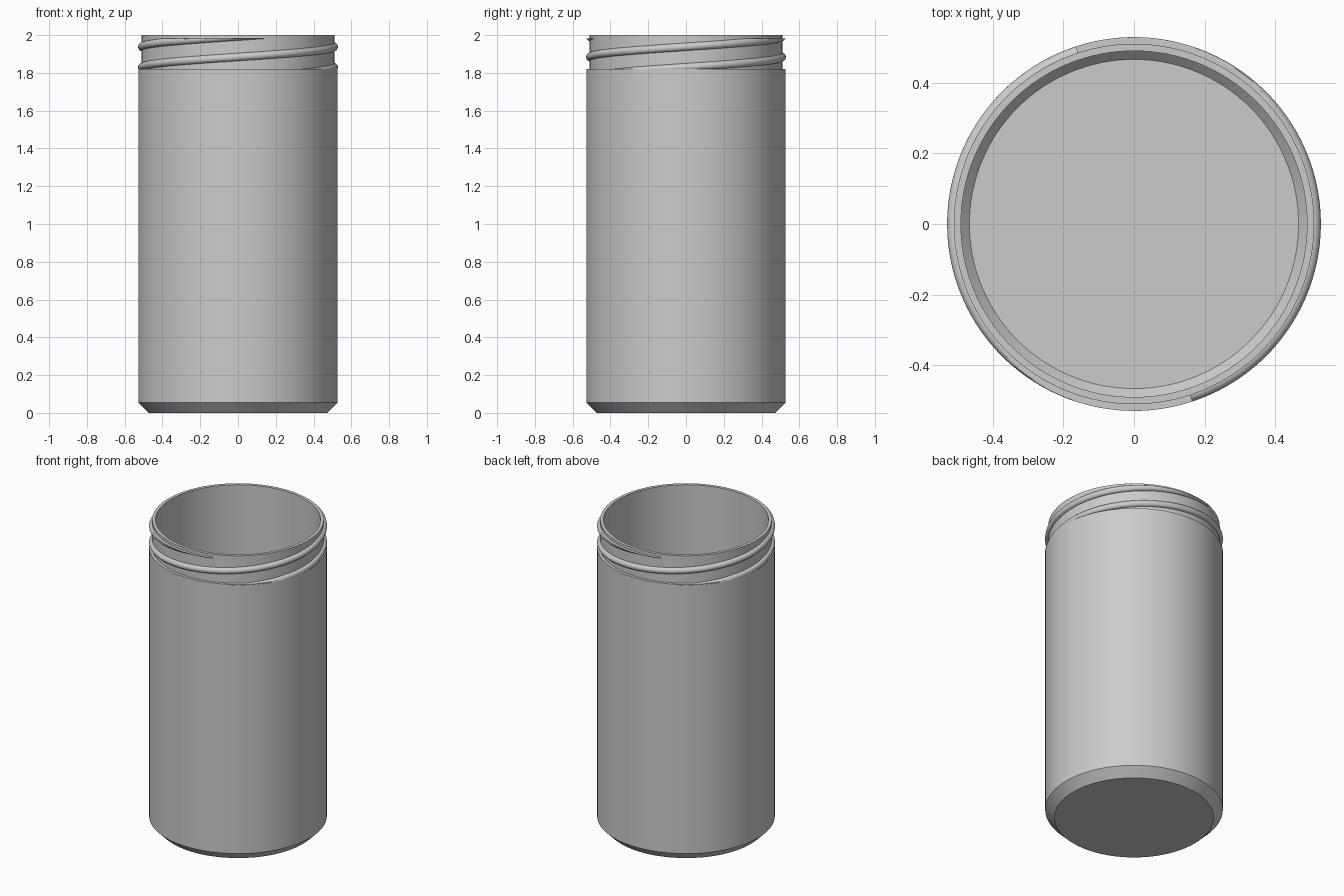
import bpy
import bmesh
from math import cos, sin, pi, radians

default_cube = bpy.data.objects.get("Cube")
if default_cube:
    bpy.data.objects.remove(default_cube, do_unlink=True)

# One plain grey material
grey = bpy.data.materials.new("plain grey")
grey.use_nodes = True
GREY = (0.6, 0.6, 0.6, 1.0)
grey.diffuse_color = GREY
grey.node_tree.nodes["Principled BSDF"].inputs["Base Color"].default_value = GREY


def finish(name, bm):
    """Turn a bmesh into a smooth-shaded object with sharp edges kept."""
    bmesh.ops.remove_doubles(bm, verts=bm.verts, dist=0.00001)
    bmesh.ops.recalc_face_normals(bm, faces=bm.faces)
    mesh = bpy.data.meshes.new(name)
    bm.to_mesh(mesh)
    bm.free()
    mesh.materials.append(grey)
    obj = bpy.data.objects.new(name, mesh)
    bpy.context.collection.objects.link(obj)
    bpy.ops.object.select_all(action="DESELECT")
    obj.select_set(True)
    bpy.context.view_layer.objects.active = obj
    bpy.ops.object.shade_smooth_by_angle(angle=radians(30))
    return obj


def lathe(name, profile, segments=128):
    """Revolve a (radius, height) profile and close both ends with a disc."""
    bm = bmesh.new()
    rings = [[bm.verts.new((r * cos(2 * pi * i / segments),
                            r * sin(2 * pi * i / segments), z))
              for i in range(segments)] for r, z in profile]
    for low, high in zip(rings, rings[1:]):
        for i in range(segments):
            j = (i + 1) % segments
            bm.faces.new((low[i], low[j], high[j], high[i]))
    bm.faces.new(rings[0])
    bm.faces.new(rings[-1])
    return finish(name, bm)


# Jar: chamfered base, wall, shoulder, neck, rim, inner wall, inner floor
lathe("jar_body", [
    (0.473, 0), (0.528, 0.055), (0.528, 1.82), (0.51, 1.82), (0.51, 2),
    (0.49, 2), (0.49, 0.045), (0.466, 0.02),
])

# Two-start screw thread: a round bead, trimmed flat at the shoulder and top
BEAD, CENTRE = 0.021, 0.508
LOW, HIGH = 1.815, 1.982
RISE = 0.0344  # height gained per radian
MIDDLE = 1.938  # height of the first start at +x


def thread(name, turn, steps=140, sides=20):
    bm = bmesh.new()
    z_start, z_end = LOW - BEAD, HIGH + BEAD
    rings = []
    for s in range(steps + 1):
        z_mid = z_start + (z_end - z_start) * s / steps
        a = (z_mid - MIDDLE) / RISE + turn
        ring = []
        for k in range(sides):
            t = 2 * pi * k / sides
            r = max(CENTRE + BEAD * cos(t), 0.5)
            z = min(max(z_mid + BEAD * sin(t), LOW), HIGH)
            ring.append(bm.verts.new((r * cos(a), r * sin(a), z)))
        rings.append(ring)
    for one, two in zip(rings, rings[1:]):
        for k in range(sides):
            n = (k + 1) % sides
            bm.faces.new((one[k], one[n], two[n], two[k]))
    bmesh.ops.dissolve_degenerate(bm, dist=0.00001, edges=bm.edges)
    return finish(name, bm)


for name, turn in (("thread_first", 0), ("thread_second", pi)):
    thread(name, turn)
